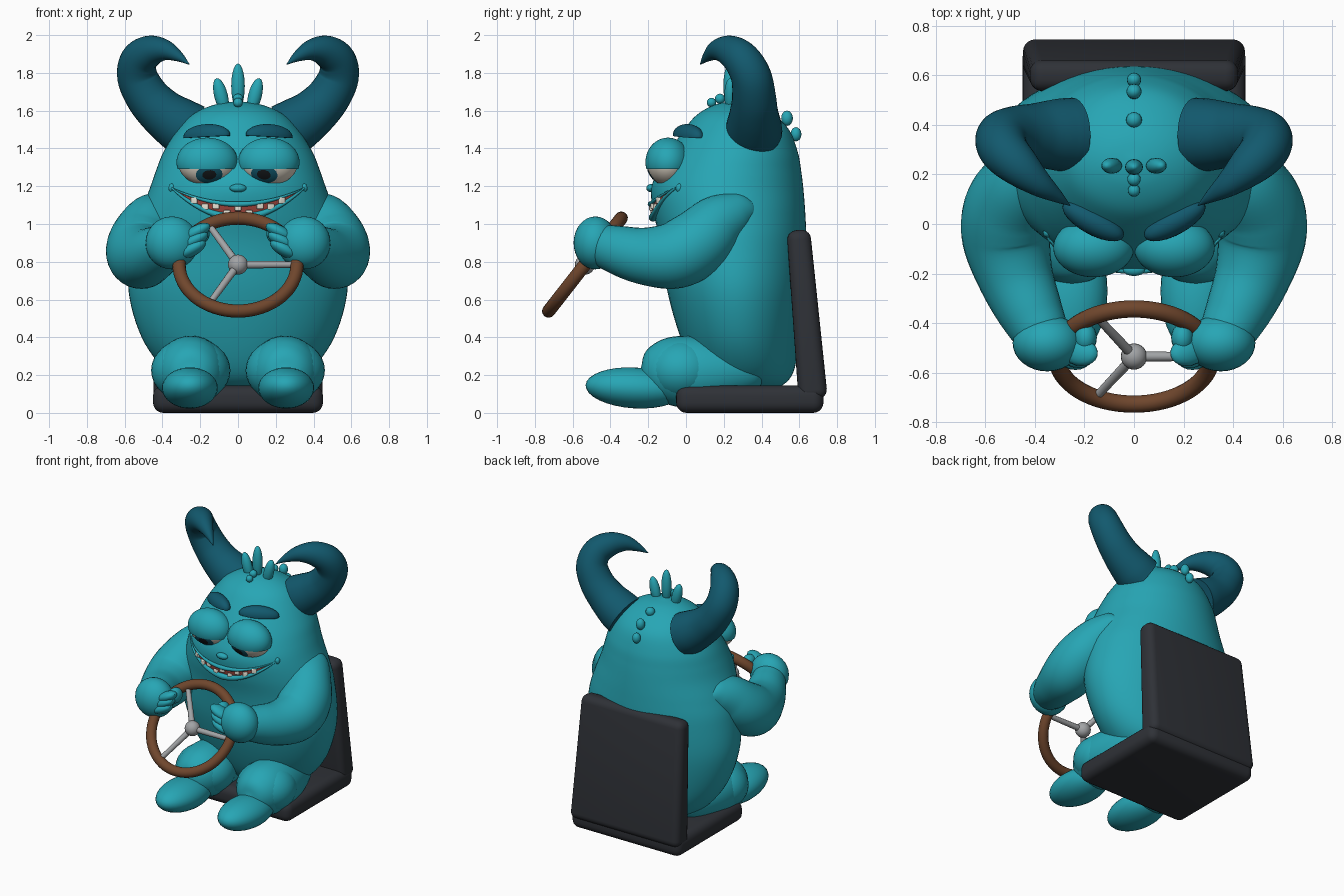
import bpy, bmesh, math
from mathutils import Vector, Matrix, Euler, Quaternion

if "Cube" in bpy.data.objects:
    bpy.data.objects.remove(bpy.data.objects["Cube"])


def material(name, *rgb):
    m = bpy.data.materials.new(name)
    m.use_nodes = True
    m.diffuse_color = (*rgb, 1)
    m.node_tree.nodes["Principled BSDF"].inputs["Base Color"].default_value = (*rgb, 1)
    return m


TEAL = material("teal skin", .02, .38, .46)
DARK = material("dark teal horn", .006, .10, .155)
SEAT = material("charcoal seat", .028, .031, .038)
WOOD = material("brown rim", .16, .062, .026)
METAL = material("grey metal", .36, .37, .38)
WHITE = material("eye white", .72, .66, .56)
BLACK = material("pupil black", .008, .01, .012)
RED = material("mouth red", .36, .06, .045)
TOOTH = material("tooth ivory", .8, .76, .66)


def finish(bm, name, mat, pair=False):
    """Turn a bmesh into a smooth object; pair adds the mirrored right side."""
    bmesh.ops.recalc_face_normals(bm, faces=bm.faces)
    for side in (("left_", "right_") if pair else ("",)):
        if side == "right_":
            bmesh.ops.scale(bm, vec=(-1, 1, 1), verts=bm.verts)
            bmesh.ops.reverse_faces(bm, faces=bm.faces)
        mesh = bpy.data.meshes.new(side + name)
        bm.to_mesh(mesh)
        mesh.materials.append(mat)
        obj = bpy.data.objects.new(side + name, mesh)
        bpy.context.collection.objects.link(obj)
        bpy.ops.object.select_all(action='DESELECT')
        obj.select_set(True)
        bpy.context.view_layer.objects.active = obj
        bpy.ops.object.shade_smooth_by_angle(angle=math.radians(40))
    bm.free()


def spline(pts, steps=6):
    """Catmull-Rom curve through points of any dimension."""
    p = [Vector(q) for q in pts]
    p = [p[0] * 2 - p[1]] + p + [p[-1] * 2 - p[-2]]
    out = []
    for a, b, c, d in zip(p, p[1:], p[2:], p[3:]):
        for i in range(steps):
            t = i / steps
            out.append(.5 * (2 * b + (c - a) * t + (2 * a - 5 * b + 4 * c - d) * t * t
                             + (3 * b - a - 3 * c + d) * t ** 3))
    return out + [p[-2]]


def loft(name, rings, mat, pair=False):
    bm = bmesh.new()
    loops = [[bm.verts.new(v) for v in r] for r in rings]
    n = len(loops[0])
    for r, s in zip(loops, loops[1:]):
        for i in range(n):
            bm.faces.new((r[i], r[(i + 1) % n], s[(i + 1) % n], s[i]))
    bm.faces.new(loops[0])
    bm.faces.new(loops[-1])
    finish(bm, name, mat, pair)


def tube(name, pts, mat, pair=False, n=24, steps=6):
    """Round tube through (x, y, z, radius) points."""
    c = spline(pts, steps)
    pos = [v.xyz for v in c]
    last, q, rings = Vector((0, 0, 1)), Quaternion(), []
    for i, v in enumerate(c):
        t = (pos[min(i + 1, len(c) - 1)] - pos[max(i - 1, 0)]).normalized()
        q, last = last.rotation_difference(t) @ q, t
        r = max(v[3], .002)
        rings.append([v.xyz + q @ Vector((r * math.cos(k * math.tau / n), r * math.sin(k * math.tau / n), 0))
                      for k in range(n)])
    loft(name, rings, mat, pair)


def ball(name, loc, rad, mat, rot=(0, 0, 0), pair=False, cut=None, seg=32):
    """Ellipsoid; cut = (direction, distance) keeps the cap beyond that plane."""
    bm = bmesh.new()
    bmesh.ops.create_uvsphere(bm, u_segments=seg, v_segments=seg // 2, radius=1)
    if cut:
        d = Vector(cut[0]).normalized()
        res = bmesh.ops.bisect_plane(bm, geom=bm.verts[:] + bm.edges[:] + bm.faces[:],
                                     plane_co=d * cut[1], plane_no=d, clear_inner=True)
        rim = [e for e in res["geom_cut"] if isinstance(e, bmesh.types.BMEdge)]
        bmesh.ops.contextual_create(bm, geom=rim)
    bm.transform(Matrix.LocRotScale(Vector(loc), Euler(rot), Vector(rad)))
    finish(bm, name, mat, pair)


def box(name, size, mat, place, bevel, top=(1, 1)):
    bm = bmesh.new()
    bmesh.ops.create_cube(bm, size=1, matrix=Matrix.Diagonal((*size, 1)))
    for v in bm.verts:
        if v.co.z > 0:
            v.co.x *= top[0]
            v.co.y *= top[1]
    bmesh.ops.bevel(bm, geom=bm.edges[:], offset=bevel, segments=5, profile=.5, affect='EDGES')
    bm.transform(place)
    finish(bm, name, mat)


# Body: rings of height, half width, front y, back y
body = spline([(.11, .05, .25, .38), (.14, .24, .14, .50), (.22, .38, .05, .57), (.4, .51, -.03, .60),
               (.65, .58, -.10, .63), (.9, .56, -.135, .637), (1.05, .52, -.17, .632),
               (1.18, .47, -.185, .622), (1.28, .435, -.15, .61), (1.38, .395, -.09, .592),
               (1.5, .32, -.01, .545), (1.58, .24, .06, .46), (1.63, .13, .15, .36), (1.65, .01, .24, .26)])
loft("body", [[(w * math.cos(k * math.tau / 64), (f + b) / 2 + (b - f) / 2 * math.sin(k * math.tau / 64), z)
               for k in range(64)] for z, w, f, b in body], TEAL)


def skin(x, z, lift=0):
    """Point on the front of the body at x, z."""
    for p, q in zip(body, body[1:]):
        if p[0] <= z <= q[0]:
            _, w, f, b = p.lerp(q, (z - p[0]) / (q[0] - p[0]))
            return Vector((x, (f + b) / 2 - (b - f) / 2 * math.sqrt(max(0, 1 - (x / w) ** 2)) - lift, z))


# Mouth: red crescent plate, lips and teeth
def upper(x):
    return 1.105 + .085 * (x / .35) ** 2


def lower(x):
    return 1.035 + .155 * (x / .35) ** 2


xs = [-.35 + .7 * i / 28 for i in range(29)]
bm = bmesh.new()
rows = [[bm.verts.new(skin(x, lower(x) + (upper(x) - lower(x)) * t / 4, .006)) for x in xs] for t in range(5)]
for r, s in zip(rows, rows[1:]):
    for i in range(28):
        bm.faces.new((r[i], r[i + 1], s[i + 1], s[i]))
finish(bm, "mouth", RED)
for label, curve, thick in (("upper_lip", upper, .013), ("lower_lip", lower, .02)):
    tube(label, [(*skin(x, curve(x), .008), thick * (1.15 - abs(x) / .4)) for x in xs], TEAL, n=10, steps=2)
for i in range(-4, 5):
    x = i * .058
    z = (lower(x) + .017) if i % 2 else (upper(x) - .018)
    turn = Matrix.Rotation(x * 2, 4, 'Z')
    box("tooth", (.036, .02, .034), TOOTH, Matrix.Translation(skin(x, z, .008)) @ turn, .006)
ball("nose", (0, -.185, 1.19), (.045, .025, .022), TEAL, seg=16)
ball("cheek_dimple", (.35, -.035, 1.19), (.018, .02, .025), TEAL, pair=True, seg=12)

# Eyes with heavy lids, irises and pupils
for side, s, dx in (("left", 1, -.17), ("right", -1, .07)):
    at = (s * .163, -.095, 1.327)

    def layer(label, grow, mat, cut=None):
        ball(side + label, at, (.155 * grow, .114 * grow, .124 * grow), mat, cut=cut, seg=48)
    layer("_eyeball", 1, WHITE)
    layer("_iris", 1.012, DARK, ((dx, -.79, -.56), .89))
    layer("_pupil", 1.02, BLACK, ((dx, -.8, -.52), .97))
    layer("_eyelid", 1.05, TEAL, ((0, 0, 1), -.28))
ball("brow", (.165, .012, 1.467), (.138, .055, .062), DARK, rot=(0, .05, .5), pair=True, cut=((0, 0, 1), -.1))

# Horns curling up and inward
tube("horn", [(.25, .36, 1.49, .15), (.31, .36, 1.525, .145), (.40, .36, 1.59, .128), (.48, .36, 1.675, .116),
              (.533, .345, 1.78, .107), (.523, .295, 1.87, .098), (.46, .23, 1.917, .082),
              (.385, .165, 1.92, .055), (.315, .115, 1.887, .028), (.258, .075, 1.845, .002)],
     DARK, pair=True, n=32)

# Tuft of hair and the beads running over the crown
ball("centre_tuft", (0, .23, 1.73), (.036, .032, .12), TEAL, seg=20)
ball("side_tuft", (.09, .235, 1.68), (.036, .032, .095), TEAL, rot=(0, .25, 0), pair=True, seg=20)
for y, z, r in ((.135, 1.643, .025), (.18, 1.663, .027), (.42, 1.61, .032), (.535, 1.56, .031), (.582, 1.475, .029)):
    ball("crown_bead", (0, y, z), (r, r, r * 1.3 if y > .5 else r), TEAL, seg=16)

# Arms, hands and fingers
tube("arm", [(.41, .365, 1.11, .01), (.42, .335, 1.09, .07), (.435, .27, 1.06, .115), (.465, .17, 1.0, .155),
             (.51, .06, .90, .178), (.515, -.06, .835, .178), (.475, -.22, .83, .152),
             (.41, -.37, .865, .128), (.36, -.46, .895, .10), (.34, -.5, .90, .03)], TEAL, pair=True, n=32)
ball("hand", (.35, -.48, .90), (.14, .115, .14), TEAL, pair=True)
for i in range(3):
    ball("finger", (.245 - .012 * i, -.53 + .008 * i, .865 + .045 * i), (.085, .058, .036), TEAL,
         rot=(0, .5, .25), pair=True, seg=20)
ball("thumb", (.195, -.46, .95), (.045, .06, .055), TEAL, pair=True, seg=20)

# Legs and feet
tube("thigh", [(.25, .42, .22, .01), (.25, .38, .22, .09), (.25, .25, .22, .15), (.25, .08, .215, .188),
               (.25, -.06, .22, .185), (.25, -.16, .215, .15), (.25, -.22, .21, .09), (.25, -.245, .21, .01)],
     TEAL, pair=True, n=32)
ball("knee", (.25, -.02, .225), (.21, .2, .172), TEAL, pair=True)
ball("foot", (.255, -.27, .132), (.148, .262, .108), TEAL, rot=(-.06, 0, 0), pair=True)

# Steering wheel
hub = Vector((0, -.535, .785))
wheel = Matrix.Translation(hub) @ Matrix.Rotation(math.radians(52), 4, 'X')
bm = bmesh.new()
rim = [[bm.verts.new(wheel @ Vector(((.312 + .035 * math.cos(b)) * math.cos(a),
                                     (.312 + .035 * math.cos(b)) * math.sin(a), .035 * math.sin(b))))
        for b in (math.tau * j / 16 for j in range(16))] for a in (math.tau * i / 64 for i in range(64))]
for i in range(64):
    for j in range(16):
        r, s = rim[i], rim[(i + 1) % 64]
        bm.faces.new((r[j], s[j], s[(j + 1) % 16], r[(j + 1) % 16]))
finish(bm, "wheel_rim", WOOD)
ball("wheel_hub", hub, (.053, .053, .053), METAL, seg=24)
for k in range(3):
    a = k * math.tau / 3
    end = wheel @ Vector((.31 * math.cos(a), .31 * math.sin(a), 0))
    tube("wheel_spoke", [(*hub, .021), (*end, .017)], METAL, n=12, steps=2)

# Seat cushion and reclined backrest
box("seat_cushion", (.9, .78, .145), SEAT, Matrix.Translation((0, .338, .0725)), .055)
box("seat_back", (.9, .155, .9), SEAT,
    Matrix.Translation((0, .634, .52)) @ Matrix.Rotation(math.radians(5), 4, 'X'), .05, (.93, .8))
